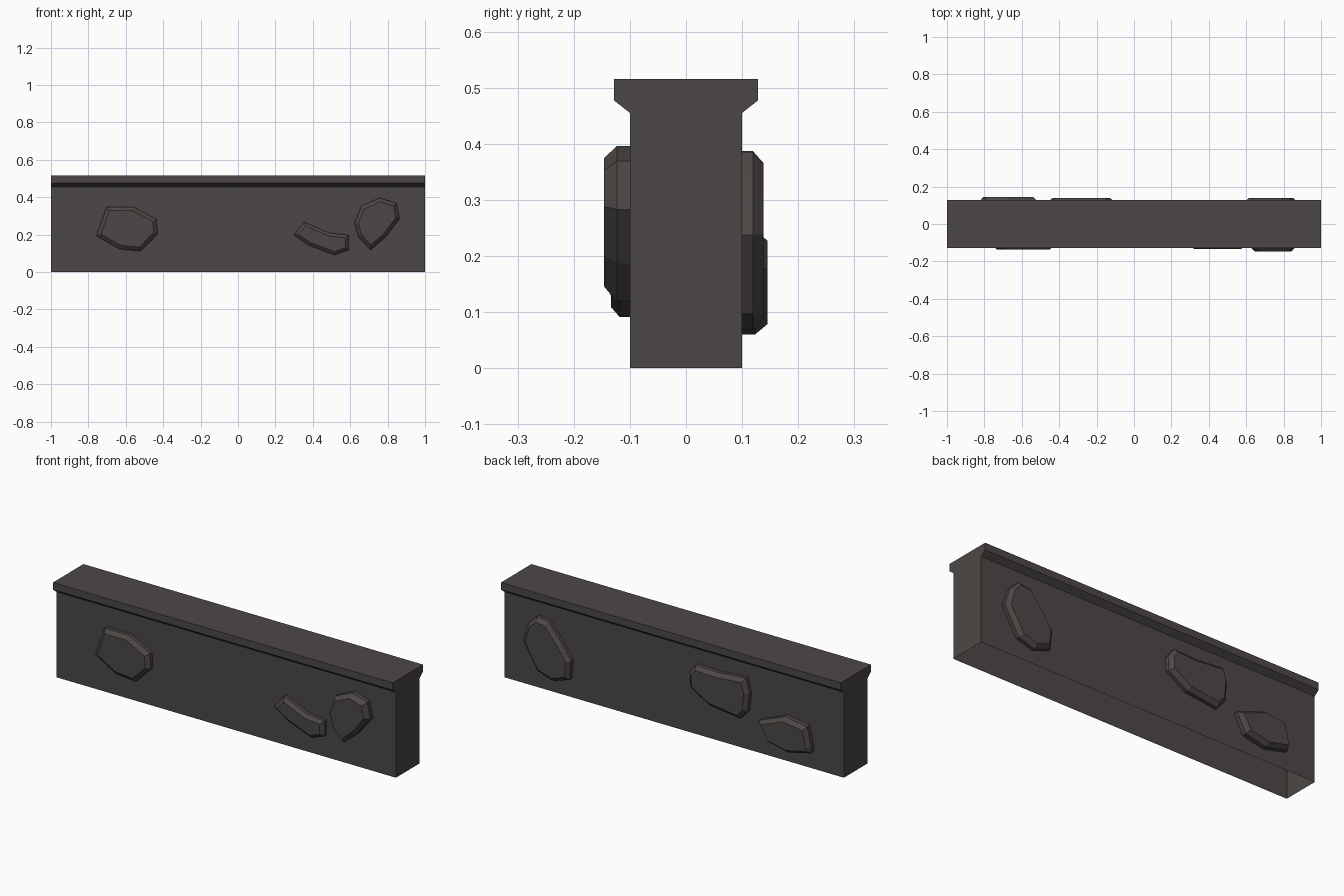
import bpy, bmesh

if "Cube" in bpy.data.objects:
    bpy.data.objects.remove(bpy.data.objects["Cube"])

stone = bpy.data.materials.new("dark_stone")
stone.diffuse_color = (0.072, 0.064, 0.061, 1)
stone.use_nodes = True
stone.node_tree.nodes["Principled BSDF"].inputs["Base Color"].default_value = stone.diffuse_color


def finish(name, bm):
    mesh = bpy.data.meshes.new(name)
    bm.to_mesh(mesh)
    bm.free()
    mesh.materials.append(stone)
    bpy.context.collection.objects.link(bpy.data.objects.new(name, mesh))


# Wall body with flared coping, extruded along x, open underneath
half = [(0.1, 0), (0.1, 0.455), (0.128, 0.477), (0.128, 0.515)]
profile = half + [(-y, z) for y, z in reversed(half)]
bm = bmesh.new()
ends = [[bm.verts.new((x, y, z)) for y, z in profile] for x in (-1, 1)]
for e in ends:
    bm.faces.new(e)
for i in range(len(profile) - 1):
    bm.faces.new((ends[0][i], ends[0][i + 1], ends[1][i + 1], ends[1][i]))
bmesh.ops.recalc_face_normals(bm, faces=bm.faces)
if max(bm.faces, key=lambda f: f.calc_center_median().z).normal.z < 0:
    bmesh.ops.reverse_faces(bm, faces=bm.faces)
finish("wall", bm)


# Raised stone: outline (x, z) on one wall side, with a bevelled rim
def raised_stone(name, side, start, depth, outline, rim=0.02):
    bm = bmesh.new()
    base = [bm.verts.new((x, side * 0.1, z)) for x, z in outline]
    rise = [bm.verts.new((x, side * start, z)) for x, z in outline]
    n = len(outline)
    for i in range(n):
        j = (i + 1) % n
        bm.faces.new((base[i], base[j], rise[j], rise[i]))
    top = bm.faces.new(rise)
    bmesh.ops.recalc_face_normals(bm, faces=bm.faces)
    if top.normal.y * side < 0:
        bmesh.ops.reverse_faces(bm, faces=bm.faces)
    bmesh.ops.inset_region(bm, faces=[top], thickness=rim, use_even_offset=True)
    for v in top.verts:
        v.co.y = side * depth
    finish(name, bm)


# Front stones
raised_stone("front_stone_left", -1, 0.118, 0.136, [
    (-.757, .193), (-.703, .348), (-.559, .348), (-.436, .283),
    (-.43, .203), (-.52, .112), (-.634, .123)])
raised_stone("front_stone_middle", -1, 0.118, 0.134, [
    (.297, .198), (.356, .267), (.489, .209), (.591, .198),
    (.591, .118), (.516, .091), (.377, .144)], 0.017)
raised_stone("front_stone_right", -1, 0.123, 0.146, [
    (.623, .262), (.66, .353), (.757, .396), (.848, .369),
    (.864, .283), (.789, .187), (.709, .118), (.644, .187)])

# Back stones
raised_stone("back_stone_right", 1, 0.119, 0.138, [
    (.874, .237), (.844, .337), (.795, .385), (.724, .375), (.653, .288),
    (.592, .203), (.602, .1), (.697, .068), (.79, .097)])
raised_stone("back_stone_middle", 1, 0.119, 0.138, [
    (-.109, .253), (-.105, .33), (-.141, .378), (-.27, .373), (-.435, .387),
    (-.457, .313), (-.447, .213), (-.403, .163), (-.22, .186)])
raised_stone("back_stone_left", 1, 0.123, 0.145, [
    (-.515, .184), (-.67, .246), (-.8, .227), (-.824, .125),
    (-.82, .09), (-.69, .06), (-.568, .086)], 0.018)
